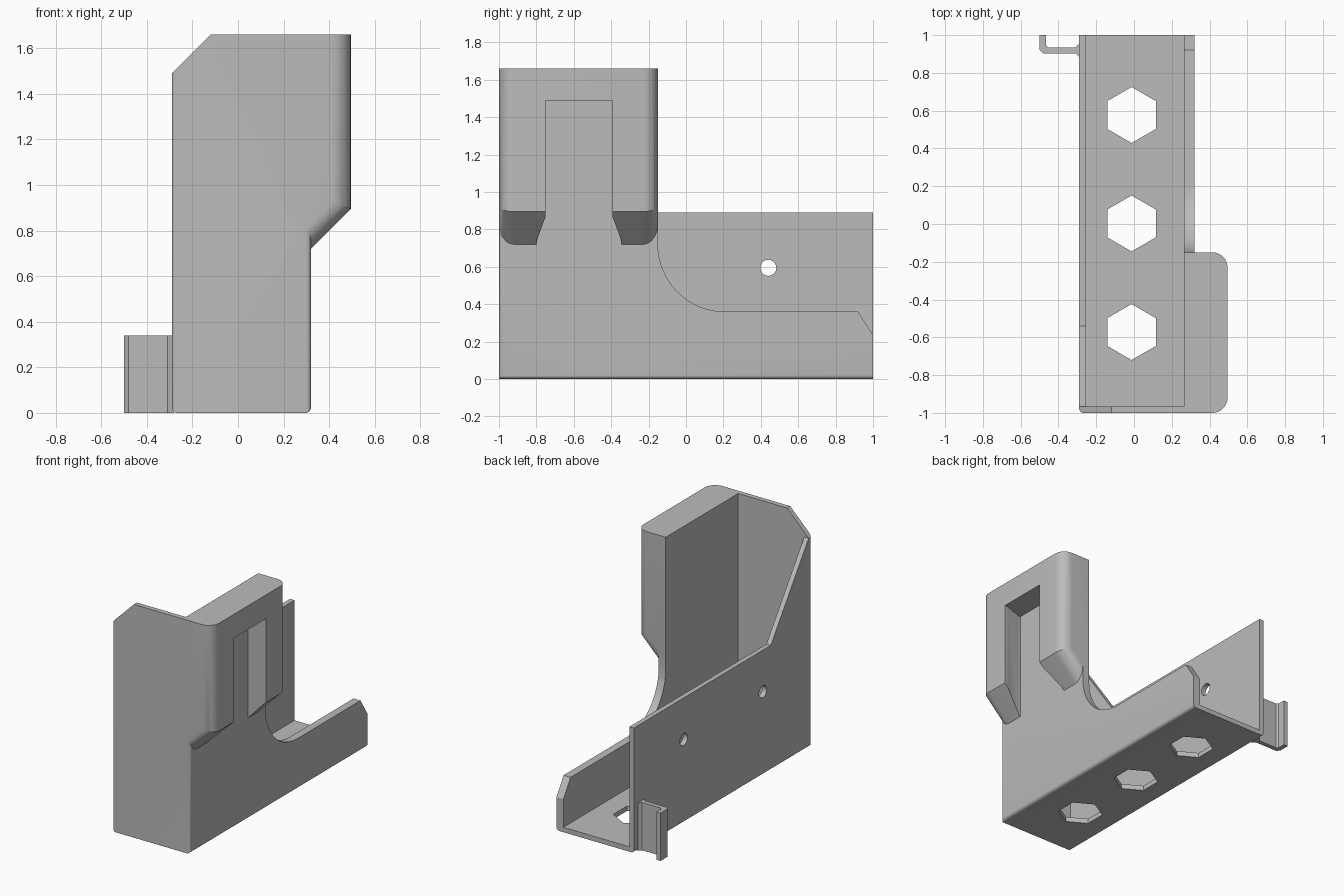
import bpy, bmesh, math
from mathutils import Vector

cube = bpy.data.objects.get("Cube")
if cube:
    bpy.data.objects.remove(cube, do_unlink=True)

grey = bpy.data.materials.new("plain grey")
grey.use_nodes = True
COLOUR = (0.5, 0.5, 0.5, 1)
grey.diffuse_color = COLOUR
grey.node_tree.nodes["Principled BSDF"].inputs["Base Color"].default_value = COLOUR


def prism(name, points, axis, start, end, fillet=None):
    """Extrude a 2D outline along an axis; fillet(bm) may round edges."""
    place = {"x": lambda a, b, t: (t, a, b),
             "y": lambda a, b, t: (a, t, b),
             "z": lambda a, b, t: (a, b, t)}[axis]
    bm = bmesh.new()
    face = bm.faces.new([bm.verts.new(place(a, b, start)) for a, b in points])
    out = bmesh.ops.extrude_face_region(bm, geom=[face])
    move = Vector(place(0, 0, end - start))
    for v in out["geom"]:
        if isinstance(v, bmesh.types.BMVert):
            v.co += move
    bmesh.ops.recalc_face_normals(bm, faces=bm.faces)
    if fillet:
        fillet(bm)
    mesh = bpy.data.meshes.new(name)
    bm.to_mesh(mesh)
    bm.free()
    mesh.materials.append(grey)
    ob = bpy.data.objects.new(name, mesh)
    bpy.context.collection.objects.link(ob)
    return ob


def box(name, x, y, z, fillet=None):
    outline = [(x[0], y[0]), (x[1], y[0]), (x[1], y[1]), (x[0], y[1])]
    return prism(name, outline, "z", z[0], z[1], fillet)


def ring(cx, cy, r, n, turn=0.0):
    return [(cx + r * math.cos(turn + math.tau * i / n),
             cy + r * math.sin(turn + math.tau * i / n)) for i in range(n)]


def round_edges(bm, test, radius, segments):
    edges = [e for e in bm.edges if test(*(v.co for v in e.verts))]
    bmesh.ops.bevel(bm, geom=edges, offset=radius, segments=segments,
                    profile=0.5, affect="EDGES")


def combine(target, tool, operation):
    mod = target.modifiers.new(operation, "BOOLEAN")
    mod.object, mod.operation, mod.solver = tool, operation, "EXACT"
    bpy.context.view_layer.objects.active = target
    bpy.ops.object.modifier_apply(modifier=mod.name)
    bpy.data.objects.remove(tool, do_unlink=True)


LEFT, RIGHT, TOP = -0.29, 0.32, 1.66
IN_LEFT, IN_RIGHT, IN_FRONT, FLOOR = -0.255, 0.265, -0.965, 0.035
TOWER_BACK = -0.15


# Main tray with rounded front corners and bottom edges
def round_body(bm):
    round_edges(bm, lambda a, b: max(a.y, b.y) < -0.99 and abs(a.x - b.x) < 0.01
                or max(a.z, b.z) < 0.01 and abs(a.x - b.x) < 0.01, 0.022, 5)


body = prism("bracket_body", [(LEFT, 0), (RIGHT, 0), (RIGHT, TOP), (-0.12, TOP),
                              (LEFT, 1.49)], "y", -1, 1, round_body)
combine(body, box("cavity", (IN_LEFT, IN_RIGHT), (IN_FRONT, 1.2), (FLOOR, 2)), "DIFFERENCE")

# Side wall with the sloping top edge
combine(body, prism("slope_cut", [(IN_FRONT, 2), (IN_FRONT, 1.49), (-0.54, 0.89),
                                  (1.2, 0.89), (1.2, 2)], "x", -0.5, 0), "DIFFERENCE")

# Low side wall with a concave sweep up to the tower
arc = [(0.21 - 0.36 * math.cos(a), 0.72 - 0.36 * math.sin(a))
       for a in (math.pi / 2 * i / 16 for i in range(17))]
combine(body, prism("sweep_cut", [(TOWER_BACK, 2)] + arc +
                    [(0.92, 0.36), (1, 0.235), (1.2, 0.235), (1.2, 2)],
                    "x", 0, 0.6), "DIFFERENCE")


# Solid tower with rounded outer edges and sloped underside
def round_tower(bm):
    round_edges(bm, lambda a, b: abs(a.y - b.y) < 0.01 and max(a.x, b.x) > 0.49
                and min(a.z, b.z) < 1.6, 0.08, 8)


tower = prism("tower", [(0.28, 0.68), (0.495, 0.895), (0.495, TOP), (0.28, TOP)],
              "y", -1, TOWER_BACK, round_tower)

# Dovetail slot in the tower
half = [(0.3, 0.228), (0.335, 0.228), (0.465, 0.18), (0.6, 0.18)]
MID = -0.572
slot = [(x, MID - w) for x, w in half] + [(x, MID + w) for x, w in reversed(half)]
combine(tower, prism("slot", slot, "z", 0.5, 1.49), "DIFFERENCE")
combine(body, tower, "UNION")

# Hexagonal floor openings and round wall holes
for y in (-0.572, 0.003, 0.577):
    combine(body, prism("hex_hole", ring(-0.013, y, 0.148, 6, math.pi / 6),
                        "z", -0.1, 0.1), "DIFFERENCE")
for y in (-0.45, 0.44):
    combine(body, prism("wall_hole", ring(y, 0.595, 0.043, 32), "x", -0.4, -0.2),
            "DIFFERENCE")

# Hook on the rear of the tall side wall
hook = prism("rear_hook", [(-0.28, 0.88), (-0.29, 0.885), (-0.31, 0.903), (-0.48, 0.903),
                           (-0.5, 0.923), (-0.5, 1), (-0.467, 1), (-0.467, 0.947),
                           (-0.455, 0.935), (-0.31, 0.935), (-0.29, 0.955),
                           (-0.28, 0.955)], "z", 0, 0.34)
combine(body, hook, "UNION")

bpy.ops.object.select_all(action="DESELECT")
body.select_set(True)
bpy.context.view_layer.objects.active = body
bpy.ops.object.shade_smooth_by_angle(angle=math.radians(25))
